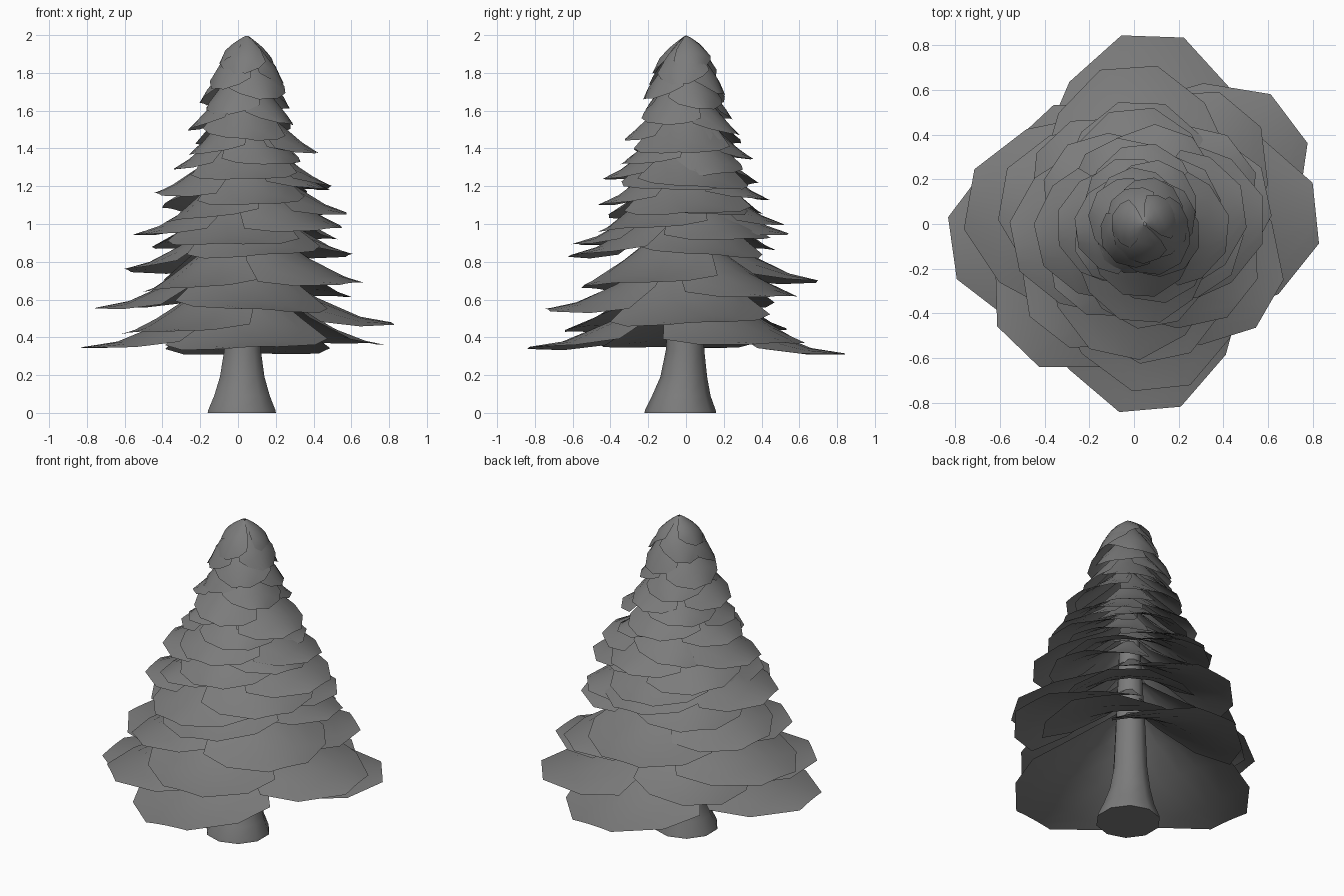
import bpy, math, random

if "Cube" in bpy.data.objects:
    bpy.data.objects.remove(bpy.data.objects["Cube"])

random.seed(4)

# Dark grey shared by the whole tree
grey = bpy.data.materials.new("dark_grey")
grey.diffuse_color = (.2, .2, .2, 1)
grey.use_nodes = True
grey.node_tree.nodes["Principled BSDF"].inputs["Base Color"].default_value = grey.diffuse_color


def make_object(name, verts, faces, angle):
    mesh = bpy.data.meshes.new(name)
    mesh.from_pydata(verts, [], faces)
    mesh.materials.append(grey)
    ob = bpy.data.objects.new(name, mesh)
    bpy.context.collection.objects.link(ob)
    bpy.ops.object.select_all(action='DESELECT')
    ob.select_set(True)
    bpy.context.view_layer.objects.active = ob
    bpy.ops.object.shade_smooth_by_angle(angle=math.radians(angle))
    return ob


# Trunk: lathed profile (radius, height, centre y), flared at the foot
profile = [(.19, 0, -.03), (.187, .015, -.03), (.155, .09, -.025), (.124, .19, -.012),
           (.102, .33, -.005), (.09, .6, 0), (.07, 1.0, 0), (.045, 1.45, 0), (.015, 1.88, 0)]
N = 10
verts, faces = [], []
for r, z, cy in profile:
    for i in range(N):
        a = 2 * math.pi * (i + .5) / N
        verts.append((.02 + .012 * z + r * math.cos(a), cy + r * math.sin(a), z))
for k in range(len(profile) - 1):
    for i in range(N):
        j = (i + 1) % N
        faces.append((k * N + i, k * N + j, (k + 1) * N + j, (k + 1) * N + i))
faces.append(tuple(reversed(range(N))))
faces.append(tuple(range((len(profile) - 1) * N, len(profile) * N)))
make_object("trunk", verts, faces, 50)


# Frond: draped fan from the trunk to a blunt, faceted tip
def frond(name, deg, tip_z, length, roll):
    up = min(1, max(0, (tip_z - .35) / 1.5))
    rise = min(.43 - .15 * up, 2.0 - tip_z)
    power = 1.75 - .85 * up - .4 * max(0, up - .7) / .3
    wide = length * (.52 + .22 * up)
    outline = [(.04, .06), (.12, .3), (.28, .7), (.5, 1), (.79, .82), (1, .32)]
    cols = 7
    a = math.radians(deg)
    ox = .015 + .018 * tip_z
    verts, faces = [], []
    skew = random.uniform(-.05, .05) * length
    for k, (t, w) in enumerate(outline):
        for c in range(cols):
            s = 2 * c / (cols - 1) - 1
            side = s * wide * w + skew * t
            out = t * length
            if k < 5:
                out -= .06 * length * abs(s) * t
            f = math.hypot(out, side) / length
            z = tip_z + rise * max(0, 1 - f) ** power - (.14 + .2 * up) * side * side
            z -= max(0, f - 1) * rise * .4
            z = min(2.0, z + roll * side)
            verts.append((ox + out * math.cos(a) - side * math.sin(a),
                          out * math.sin(a) + side * math.cos(a), z))
    for k in range(len(outline) - 1):
        for c in range(cols - 1):
            i = k * cols + c
            faces.append((i, i + cols, i + cols + 1, i + 1))
    return make_object(name, verts, faces, 60)


# Large lower fronds: (direction, tip height, length, sideways tilt)
lower = [(275, .35, .83, .03), (88, .315, .84, -.02), (188, .35, .84, 0),
         (37, .37, .82, 0), (6, .48, .79, .03), (226, .43, .77, .03),
         (133, .44, .65, 0), (170, .56, .77, 0), (276, .55, .74, -.04),
         (330, .69, .68, .03), (94, .7, .7, -.04), (50, .62, .68, 0),
         (232, .66, .63, .05), (170, .76, .63, .05), (282, .84, .61, .05),
         (12, .84, .58, -.05), (0, 1.06, .54, .05), (88, .95, .54, .05),
         (8, 1.2, .46, -.05), (355, 1.38, .38, 0)]
for i, f in enumerate(lower):
    frond("lower_frond_%02d" % i, *f)

# Upper fronds spiral up the trunk and shrink, each tilted a little
COUNT = 38
for i in range(COUNT):
    h = i / (COUNT - 1)
    size = (.59 - .45 * h) * random.uniform(.88, 1.05)
    frond("upper_frond_%02d" % i, 130 + i * 137.5 + random.uniform(-12, 12),
          .87 + .98 * h, size, random.uniform(-.1, .1))
